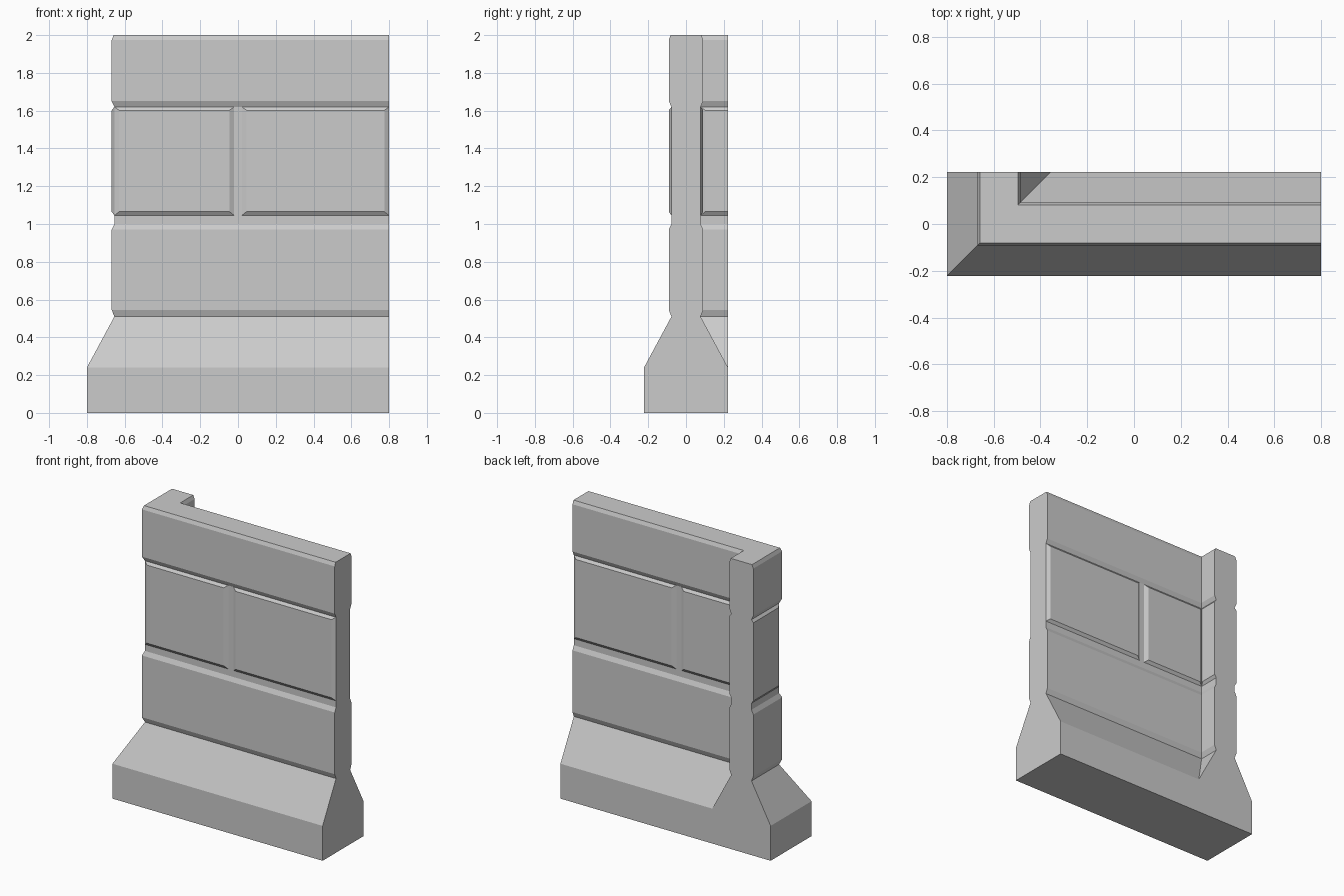
import bpy, bmesh

cube = bpy.data.objects.get("Cube")
if cube:
    bpy.data.objects.remove(cube, do_unlink=True)

concrete = bpy.data.materials.new("plain_grey")
concrete.use_nodes = True
GREY = (0.6, 0.6, 0.6, 1)
concrete.diffuse_color = GREY
concrete.node_tree.nodes["Principled BSDF"].inputs["Base Color"].default_value = GREY

BASE = 0.2225            # half thickness of the foot
RECESS, FACE = 0.077, 0.091   # half thickness in the grooves and on the blocks
END_X = 0.8
BEND_X = BASE - END_X    # centre line of the short return wall


def finish(name, bm):
    bmesh.ops.remove_doubles(bm, verts=bm.verts, dist=0.0001)
    bmesh.ops.recalc_face_normals(bm, faces=bm.faces)
    mesh = bpy.data.meshes.new(name)
    bm.to_mesh(mesh)
    bm.free()
    mesh.materials.append(concrete)
    obj = bpy.data.objects.new(name, mesh)
    bpy.context.collection.objects.link(obj)
    return obj


def bridge(bm, a, b):
    n = len(a)
    for i in range(n):
        j = (i + 1) % n
        bm.faces.new((a[i], a[j], b[j], b[i]))


# Corner wall: one symmetric profile swept round a mitred bend
half = [(BASE, 0), (BASE, 0.24), (RECESS, 0.51), (FACE, 0.545),
        (FACE, 0.97), (RECESS, 1.0), (RECESS, 1.62), (FACE, 1.65),
        (FACE, 1.975), (0.081, 2.0)]
profile = half + [(-d, z) for d, z in reversed(half)]
stations = [lambda d: (END_X, -d),
            lambda d: (BEND_X - d, -d),
            lambda d: (BEND_X - d, BASE)]
bm = bmesh.new()
rings = [[bm.verts.new((*place(d), z)) for d, z in profile] for place in stations]
for a, b in zip(rings, rings[1:]):
    bridge(bm, a, b)
bm.faces.new(rings[0])
bm.faces.new(rings[-1])
finish("corner_wall", bm)


# Raised panels with bevelled edges, set in the recessed band
def panel(name, start, end, place, bevel_start=0.025, bevel_end=0.025):
    bm = bmesh.new()

    def loop(depth, s, e, low, high):
        return [bm.verts.new((*place(t, depth), z))
                for t, z in ((s, low), (e, low), (e, high), (s, high))]

    back = loop(RECESS, start, end, 1.045, 1.62)
    front = loop(FACE, start + bevel_start, end - bevel_end, 1.065, 1.602)
    bridge(bm, back, front)
    bm.faces.new(back)
    bm.faces.new(front)
    finish(name, bm)


GAP = 0.02
for side, sign in (("front", -1), ("back", 1)):
    place = lambda t, d, sign=sign: (t, sign * d)
    panel(side + "_left_panel", GAP, END_X, place)
    panel(side + "_right_panel", BEND_X + sign * RECESS, -GAP, place)

# Panels on the return wall
panel("return_outer_panel", -RECESS, BASE, lambda t, d: (BEND_X - d, t), bevel_end=0)
panel("return_inner_panel", RECESS, BASE, lambda t, d: (BEND_X + d, t), bevel_end=0)
